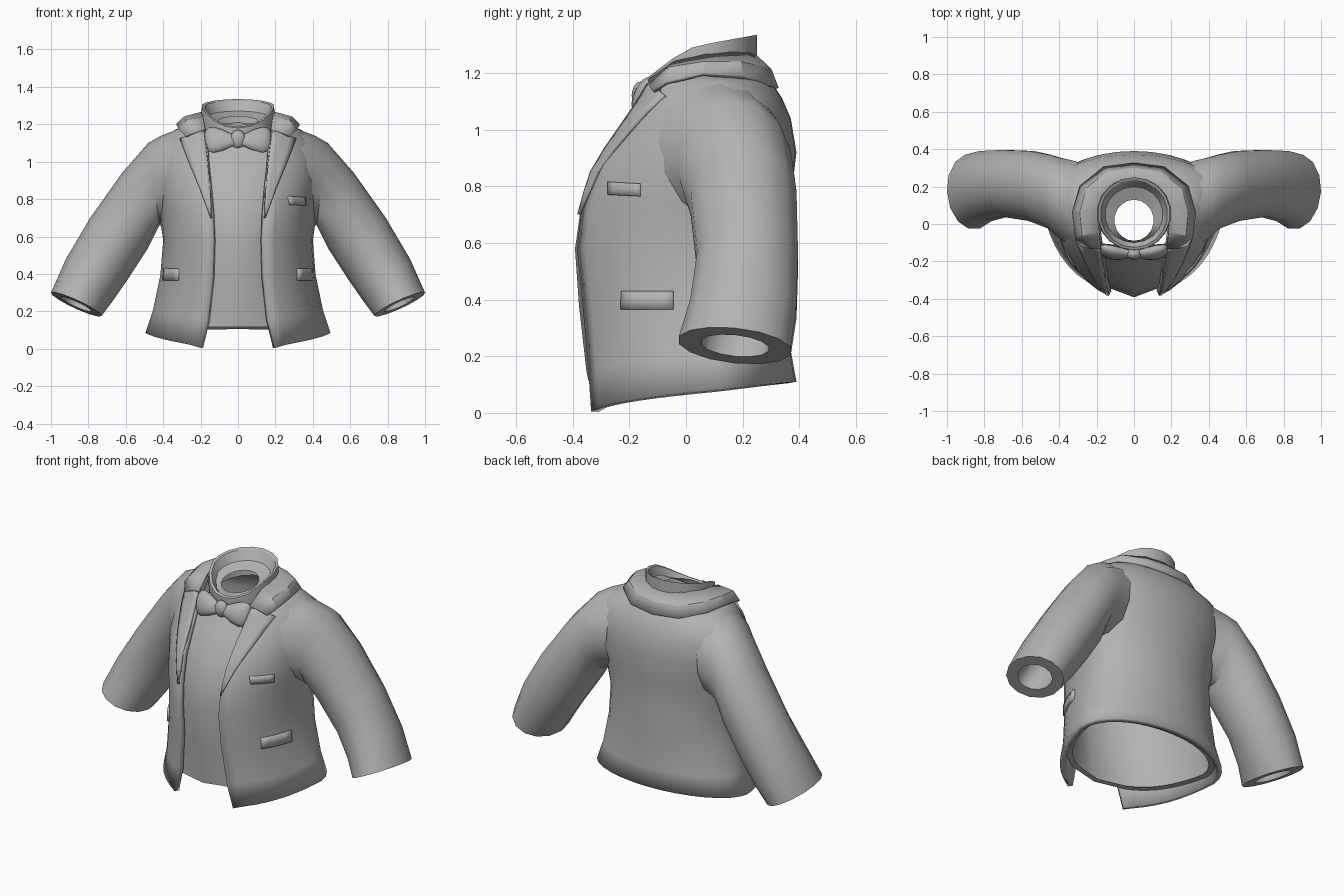
import bpy, bmesh, math
from mathutils import Vector
from mathutils.bvhtree import BVHTree

if "Cube" in bpy.data.objects:
    bpy.data.objects.remove(bpy.data.objects["Cube"])

cloth = bpy.data.materials.new("grey_cloth")
cloth.use_nodes = True
grey = (0.45, 0.45, 0.45, 1)
cloth.diffuse_color = grey
cloth.node_tree.nodes["Principled BSDF"].inputs["Base Color"].default_value = grey


def loft_data(rows, closed):
    n = len(rows[0])
    verts = [Vector(p) for row in rows for p in row]
    faces = []
    for i in range(len(rows) - 1):
        for j in range(n if closed else n - 1):
            k = (j + 1) % n
            faces.append((i * n + j, i * n + k, (i + 1) * n + k, (i + 1) * n + j))
    return verts, faces


def loft(name, rows, closed=False, thick=0, offset=0, mirror=False, angle=40):
    """Skin a list of point rows, then thicken, mirror and shade."""
    verts, faces = loft_data(rows, closed)
    mesh = bpy.data.meshes.new(name)
    mesh.from_pydata(verts, [], faces)
    if closed:
        bm = bmesh.new()
        bm.from_mesh(mesh)
        bmesh.ops.recalc_face_normals(bm, faces=bm.faces)
        bm.to_mesh(mesh)
        bm.free()
    mesh.materials.append(cloth)
    obj = bpy.data.objects.new(name, mesh)
    bpy.context.collection.objects.link(obj)
    if thick:
        solid = obj.modifiers.new("thickness", "SOLIDIFY")
        solid.thickness, solid.offset = thick, offset
    if mirror:
        obj.modifiers.new("mirror", "MIRROR").use_mirror_merge = False
    smooth(obj, angle)


def smooth(obj, angle):
    bpy.ops.object.select_all(action="DESELECT")
    obj.select_set(True)
    bpy.context.view_layer.objects.active = obj
    bpy.ops.object.shade_smooth_by_angle(angle=math.radians(angle))


def mix(a, b, t):
    return a + (b - a) * t


def sample(table, x):
    """Piecewise linear lookup in (x, value) pairs."""
    for (x0, v0), (x1, v1) in zip(table, table[1:]):
        if x <= x1:
            return mix(v0, v1, max(0, (x - x0) / (x1 - x0)))
    return table[-1][1]


# Jacket body: front z, back z, front edge x and y, half width, side y, back y, side fullness
body = [
    (.005, .11, .20, -.335, .495, .11, .39, .87),
    (.15, .22, .165, -.345, .455, .11, .37, .90),
    (.38, .40, .14, -.365, .415, .10, .375, .94),
    (.58, .58, .135, -.385, .40, .11, .365, .95),
    (.72, .75, .14, -.37, .425, .13, .37, .94),
    (.87, .92, .15, -.32, .45, .16, .39, .94),
    (1.0, 1.04, .16, -.23, .45, .18, .37, .94),
    (1.09, 1.11, .165, -.17, .42, .17, .34, .94),
    (1.17, 1.17, .18, -.12, .34, .12, .30, .95),
    (1.23, 1.21, .19, -.05, .22, .10, .25, .95),
]
STEPS = 8


def body_row(zf, zb, xf, yf, w, ys, yb, full):
    start, end = Vector((xf, yf)), Vector((w, ys))
    bend = Vector((w * full, mix(yf, ys, .22)))
    half = []
    for i in range(STEPS):
        t = i / STEPS
        half.append(start * (1 - t) ** 2 + bend * 2 * t * (1 - t) + end * t * t)
    for i in range(STEPS + 1):
        a = math.pi / 2 * i / STEPS
        half.append(Vector((w * math.cos(a), mix(ys, yb, math.sin(a)))))
    pts = [(p.x, p.y, mix(zf, zb, max(0, (p.y - yf) / (yb - yf)) ** .58)) for p in half]
    return pts + [(-x, y, z) for x, y, z in reversed(pts[:-1])]


jacket_rows = [body_row(*r) for r in body]
loft("jacket_body", jacket_rows, thick=.03, offset=-1)
tree = BVHTree.FromPolygons(*loft_data(jacket_rows, False))

# Shirt: a tube just inside the jacket with a hem lip, closed across the front opening
shirt_front = (-.345, -.352, -.378, -.392, -.372, -.32, -.23, -.16, -.12)
shirt_rows = []
for row, front in zip(jacket_rows, shirt_front):
    inner = [(x * .91, .05 + (y - .05) * .91, max(z, .115)) for x, y, z in row]
    shirt_rows.append([(0, front, inner[0][2])] + inner)
lip = [(x * .92, .05 + (y - .05) * .92, z + .003) for x, y, z in shirt_rows[0]]
loft("shirt", [lip] + shirt_rows, closed=True, angle=60)


def on_front(x, z, lift):
    hit = tree.ray_cast(Vector((x, -2, z)), Vector((0, 1, 0)))[0]
    return (x, (hit.y if hit and hit.y < .1 else -.1) - lift, z)


def on_side(y, z):
    hit = tree.ray_cast(Vector((2, y, z)), Vector((-1, 0, 0)))[0]
    return hit or Vector((.4, y, z))


# Sleeves: upper x, z, lower x, z, front y, back y, cant towards the front
sleeve = [
    (.29, 1.185, .33, .66, -.15, .34, 0),
    (.41, 1.14, .38, .66, -.085, .36, 0),
    (.48, 1.1, .42, .66, -.03, .375, 0),
    (.62, .94, .48, .54, .012, .395, 0),
    (.79, .70, .59, .37, .035, .40, 0),
    (.92, .48, .67, .255, .01, .395, .02),
    (1.0, .30, .73, .175, -.03, .375, .04),
]


def sleeve_ring(ux, uz, lx, lz, y0, y1, cant, scale=1):
    ring = []
    for i in range(14):
        a = 2 * math.pi * i / 14
        c, s = math.cos(a) * scale / 2, math.sin(a) * scale / 2
        ring.append((mix(lx, ux, .5 + c) + cant * s / 2, mix(y0, y1, .5 + s),
                     mix(lz, uz, .5 + c) - cant * s))
    return ring


rings = [sleeve_ring(*s) for s in sleeve]
rings += [sleeve_ring(*s, scale=.6) for s in reversed(sleeve[3:])]
loft("sleeves", rings, closed=True, mirror=True)

# Shirt collar: a tilted band that funnels inward to the neck opening
collar_top = [(-.14, 1.18), (-.05, 1.25), (.03, 1.295), (.25, 1.335)]


def collar_ring(rx, ry, cy, drop, floor=None):
    ring = []
    for i in range(18):
        a = 2 * math.pi * i / 18 - math.pi / 2
        x, y = rx * math.cos(a), cy + ry * math.sin(a)
        ring.append((x, y, floor + .2 * y if floor else sample(collar_top, y) - drop))
    return ring


loft("shirt_collar", [
    collar_ring(.19, .19, .06, 0, 1.11),
    collar_ring(.20, .195, .055, .06),
    collar_ring(.195, .195, .055, 0),
    collar_ring(.18, .18, .055, .005),
    collar_ring(.155, .15, .05, .055),
    collar_ring(.105, .11, .02, 0, 1.215),
], closed=True, angle=30)

# Lapels: strips laid on the jacket front, narrow at the button and wide at the notch
inner_edge = [(.70, .138), (.87, .148), (1.0, .158), (1.16, .178)]
outer_edge = [(.70, .145), (.85, .20), (1.0, .262), (1.12, .308), (1.135, .275), (1.16, .25)]
lapel_rows = []
for z in (.70, .78, .85, .93, 1.0, 1.06, 1.12, 1.135, 1.16):
    a, b = sample(inner_edge, z) + .003, sample(outer_edge, z)
    lapel_rows.append([on_front(mix(a, b, k / 4), z, .006) for k in range(5)])
loft("lapels", lapel_rows, thick=.016, mirror=True)

# Jacket collar folded over the shoulders and round the nape
fold_low = [(.28, -.115, 1.135), (.31, -.07, 1.165), (.325, .06, 1.195), (.285, .20, 1.185),
            (.16, .30, 1.155), (0, .32, 1.145)]
fold_mid = [(.23, -.125, 1.155), (.275, -.06, 1.215), (.285, .07, 1.235), (.25, .19, 1.235),
            (.14, .275, 1.215), (0, .295, 1.21)]
fold_top = [(.175, -.13, 1.17), (.185, -.04, 1.235), (.19, .07, 1.26), (.165, .16, 1.268),
            (.10, .22, 1.265), (0, .24, 1.262)]
fold = [half + [(-x, y, z) for x, y, z in reversed(half[:-1])]
        for half in (fold_low, fold_mid, fold_top)]
loft("jacket_collar", fold, thick=.016, angle=25)


# Pockets: thin flaps wrapped on the side of the jacket
def pocket(name, y0, y1, z0, z1, tilt, mirror):
    rows = []
    for v in range(3):
        ys = [mix(y0, y1, u / 5) for u in range(6)]
        rows.append([on_side(y, mix(z0, z1, v / 2) + tilt * (y - y0)) for y in ys])
    loft(name, rows, thick=.02, mirror=mirror)


pocket("hip_pockets", -.225, -.045, .365, .43, 0, True)
pocket("breast_pocket", -.27, -.16, .77, .815, -.05, False)

# Bow tie: mirrored wings (x, half height, half depth, y) and a round knot
wing = [(.0, .028, .02, -.16), (.035, .034, .022, -.16), (.08, .056, .032, -.158),
        (.13, .072, .036, -.15), (.16, .066, .03, -.142), (.175, .048, .018, -.138),
        (.177, .001, .001, -.138)]
wing_rows = []
for x, h, d, y in wing:
    angles = [2 * math.pi * i / 12 for i in range(12)]
    wing_rows.append([(x, y + d * math.cos(a) + .25 * h * math.sin(a),
                       1.115 + h * math.sin(a)) for a in angles])
loft("bow_wings", wing_rows, closed=True, mirror=True, angle=60)

bpy.ops.mesh.primitive_uv_sphere_add(segments=12, ring_count=8, location=(0, -.16, 1.12))
knot = bpy.context.object
knot.name = "bow_knot"
knot.scale = (.042, .032, .05)
knot.data.materials.append(cloth)
smooth(knot, 60)
